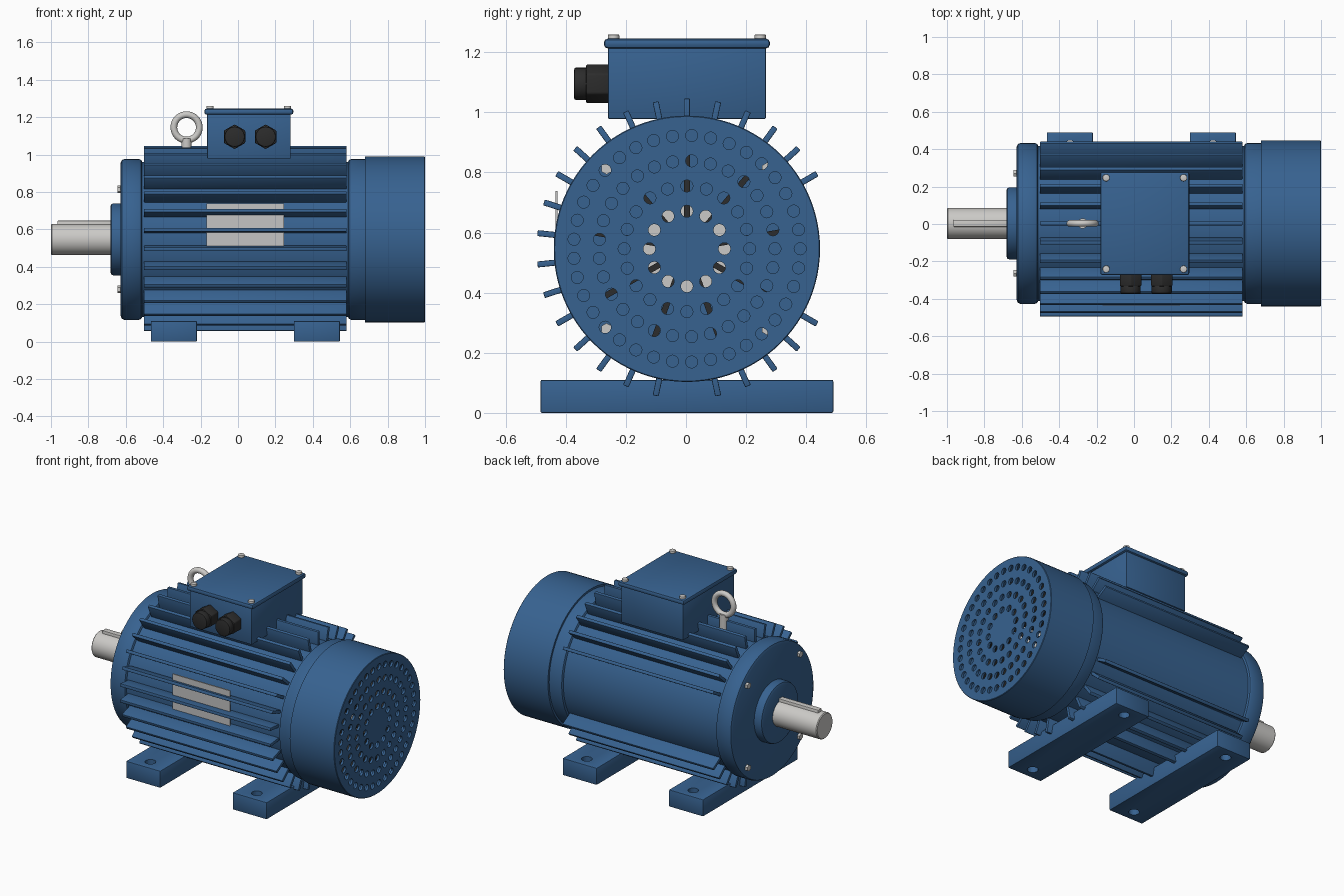
import bpy, bmesh
from math import pi, sin, cos, radians, tau
from mathutils import Matrix, Vector

if "Cube" in bpy.data.objects:
    bpy.data.objects.remove(bpy.data.objects["Cube"], do_unlink=True)

YC, ZC = 0.003, 0.546          # motor axis, parallel to x
AXIS = Vector((0, YC, ZC))


def material(name, rgb, rough=0.5):
    m = bpy.data.materials.new(name)
    m.use_nodes = True
    m.diffuse_color = (*rgb, 1)
    node = next(n for n in m.node_tree.nodes if n.type == "BSDF_PRINCIPLED")
    node.inputs["Base Color"].default_value = (*rgb, 1)
    node.inputs["Roughness"].default_value = rough
    return m


BLUE = material("blue paint", (0.038, 0.122, 0.28))
STEEL = material("bare steel", (0.6, 0.59, 0.57))
BLACK = material("black plastic", (0.025, 0.025, 0.025))
PLATE = material("plate silver", (0.55, 0.55, 0.55))


def finish(name, bm, mat, bevel=0.0, smooth=True):
    bmesh.ops.recalc_face_normals(bm, faces=bm.faces)
    mesh = bpy.data.meshes.new(name)
    bm.to_mesh(mesh)
    bm.free()
    mesh.materials.append(mat)
    ob = bpy.data.objects.new(name, mesh)
    bpy.context.collection.objects.link(ob)
    bpy.ops.object.select_all(action="DESELECT")
    ob.select_set(True)
    bpy.context.view_layer.objects.active = ob
    if bevel:
        mod = ob.modifiers.new("bevel", "BEVEL")
        mod.width, mod.segments, mod.limit_method = bevel, 2, "ANGLE"
        bpy.ops.object.modifier_apply(modifier=mod.name)
    if smooth:
        bpy.ops.object.shade_smooth_by_angle(angle=radians(35))
    return ob


def add_box(bm, lo, hi, turn=None):
    lo, hi = Vector(lo), Vector(hi)
    mat = Matrix.Translation((lo + hi) / 2) @ Matrix.Diagonal((*(hi - lo), 1))
    bmesh.ops.create_cube(bm, size=1, matrix=(turn or Matrix()) @ mat)


def box(name, lo, hi, mat, bevel=0.0):
    bm = bmesh.new()
    add_box(bm, lo, hi)
    return finish(name, bm, mat, bevel)


def add_rod(bm, a, b, r, sides=24, turn=0.0):
    a, b = Vector(a), Vector(b)
    rot = (b - a).to_track_quat("Z", "Y").to_matrix().to_4x4()
    bmesh.ops.create_cone(bm, cap_ends=True, segments=sides, radius1=r, radius2=r,
                          depth=(b - a).length,
                          matrix=Matrix.Translation((a + b) / 2) @ rot @ Matrix.Rotation(turn, 4, "Z"))


def rod(name, a, b, r, mat, sides=24, turn=0.0, bevel=0.0):
    bm = bmesh.new()
    add_rod(bm, a, b, r, sides, turn)
    return finish(name, bm, mat, bevel)


def lathe(name, profile, mat, steps=96):
    """Revolve (x, radius) points around the motor axis."""
    bm = bmesh.new()
    verts = [bm.verts.new(AXIS + Vector((x, 0, r))) for x, r in profile]
    edges = [bm.edges.new(pair) for pair in zip(verts, verts[1:])]
    bmesh.ops.spin(bm, geom=verts + edges, cent=AXIS, axis=(1, 0, 0),
                   angle=tau, steps=steps)
    bmesh.ops.remove_doubles(bm, verts=bm.verts, dist=1e-5)
    return finish(name, bm, mat)


def cut(ob, bm):
    cutter = finish("hole_cutter", bm, BLUE, smooth=False)
    cutter.hide_render = True
    mod = ob.modifiers.new("holes", "BOOLEAN")
    mod.operation, mod.object, mod.solver = "DIFFERENCE", cutter, "EXACT"
    bpy.context.view_layer.objects.active = ob
    bpy.ops.object.modifier_apply(modifier=mod.name)
    bpy.data.objects.remove(cutter, do_unlink=True)


def polar(x, r, angle):
    return AXIS + Vector((x, r * cos(angle), r * sin(angle)))


# Barrel, end shields and front bearing hub
lathe("barrel", [(-0.52, 0), (-0.52, 0.415), (0.6, 0.415), (0.6, 0)], BLUE)
lathe("front_end_shield", [(-0.627, 0), (-0.627, 0.41), (-0.621, 0.424), (-0.607, 0.43),
                           (-0.53, 0.43), (-0.518, 0.425), (-0.512, 0.415), (-0.512, 0)], BLUE)
lathe("rear_end_shield", [(0.588, 0), (0.588, 0.415), (0.594, 0.425), (0.606, 0.43),
                          (0.685, 0.43), (0.685, 0)], BLUE)
lathe("bearing_hub", [(-0.683, 0), (-0.683, 0.175), (-0.677, 0.188), (-0.665, 0.193),
                      (-0.62, 0.193), (-0.62, 0)], BLUE)

# Cooling fins, leaving the back panel and the underside centre clear
bm = bmesh.new()
for i in range(30):
    deg = 6 + 12 * i
    if deg == 270 or cos(radians(deg)) > 0.9:
        continue
    turn = Matrix.Translation(AXIS) @ Matrix.Rotation(radians(deg), 4, "X")
    add_box(bm, (-0.503, 0.39, -0.01), (0.58, 0.5, 0.01), turn)
finish("cooling_fins", bm, BLUE, 0.003)

# Perforated fan cover
cover = lathe("fan_cover", [(0.68, 0.428), (0.68, 0.443), (0.997, 0.443), (1.0, 0.44),
                            (1.0, 0), (0.985, 0), (0.985, 0.428), (0.68, 0.428)], BLUE)
bm = bmesh.new()
for r, count in ((0.125, 12), (0.209, 20), (0.293, 29), (0.377, 37)):
    for i in range(count):
        a = tau * i / count
        add_rod(bm, polar(0.95, r, a), polar(1.05, r, a), 0.02, 16)
cut(cover, bm)

# Fan inside the cover
lathe("fan_collar", [(0.68, 0), (0.68, 0.155), (0.8, 0.155), (0.8, 0)], STEEL, 48)
bm = bmesh.new()
for i in range(9):
    turn = Matrix.Translation(AXIS) @ Matrix.Rotation(radians(90 + 40 * i), 4, "X")
    add_box(bm, (0.72, 0.09, -0.01), (0.93, 0.335, 0.01), turn)
finish("fan_blades", bm, BLACK)

# Drive shaft with key
lathe("shaft", [(-1, 0), (-1, 0.078), (-0.995, 0.083), (-0.6, 0.083), (-0.6, 0)], STEEL, 64)
box("shaft_key", (-0.965, YC - 0.018, ZC + 0.05), (-0.67, YC + 0.018, ZC + 0.1), STEEL, 0.003)

# End shield bolts
for i in range(4):
    a = pi / 4 + i * pi / 2
    for end, x0, x1 in (("front", -0.643, -0.62), ("rear", 0.68, 0.705)):
        rod(f"{end}_bolt_{i + 1}", polar(x0, 0.378, a), polar(x1, 0.378, a), 0.02, STEEL, 6)

# Feet with mounting holes
for name, x in (("front_foot", -0.343), ("rear_foot", 0.422)):
    foot = box(name, (x - 0.123, YC - 0.487, 0), (x + 0.123, YC + 0.487, 0.11), BLUE, 0.005)
    bm = bmesh.new()
    for side in (-1, 1):
        y = YC + side * 0.412
        add_rod(bm, (x, y, -0.1), (x, y, 0.2), 0.032)
    cut(foot, bm)

# Terminal box, lid and lid screws
BX = 0.058
box("terminal_box", (BX - 0.223, YC - 0.263, 0.978), (BX + 0.223, YC + 0.263, 1.22), BLUE, 0.005)
box("terminal_lid", (BX - 0.238, YC - 0.276, 1.213), (BX + 0.238, YC + 0.276, 1.245), BLUE, 0.012)
for sx in (-1, 1):
    for sy in (-1, 1):
        x, y = BX + sx * 0.207, YC + sy * 0.244
        rod("lid_screw", (x, y, 1.235), (x, y, 1.259), 0.019, STEEL, 20, bevel=0.003)

# Cable glands
for x in (-0.018, 0.148):
    rod("gland_body", (x, -0.25, 1.095), (x, -0.333, 1.095), 0.066, BLACK, 6, bevel=0.006)
    rod("gland_nut", (x, -0.325, 1.095), (x, -0.372, 1.095), 0.054, BLACK, 24, bevel=0.006)

# Lifting eye
bpy.ops.mesh.primitive_torus_add(location=(-0.275, YC, 1.145), rotation=(pi / 2, 0, 0),
                                 major_radius=0.068, minor_radius=0.018,
                                 major_segments=48, minor_segments=14)
eye = bpy.context.object
eye.name = "lifting_eye"
eye.data.materials.append(STEEL)
bpy.ops.object.shade_smooth()
rod("lifting_eye_stem", (-0.275, YC, 0.94), (-0.275, YC, 1.085), 0.027, STEEL)

# Rating plate between the front fins
box("rating_plate", (-0.168, -0.435, 0.51), (0.246, -0.427, 0.738), PLATE)
